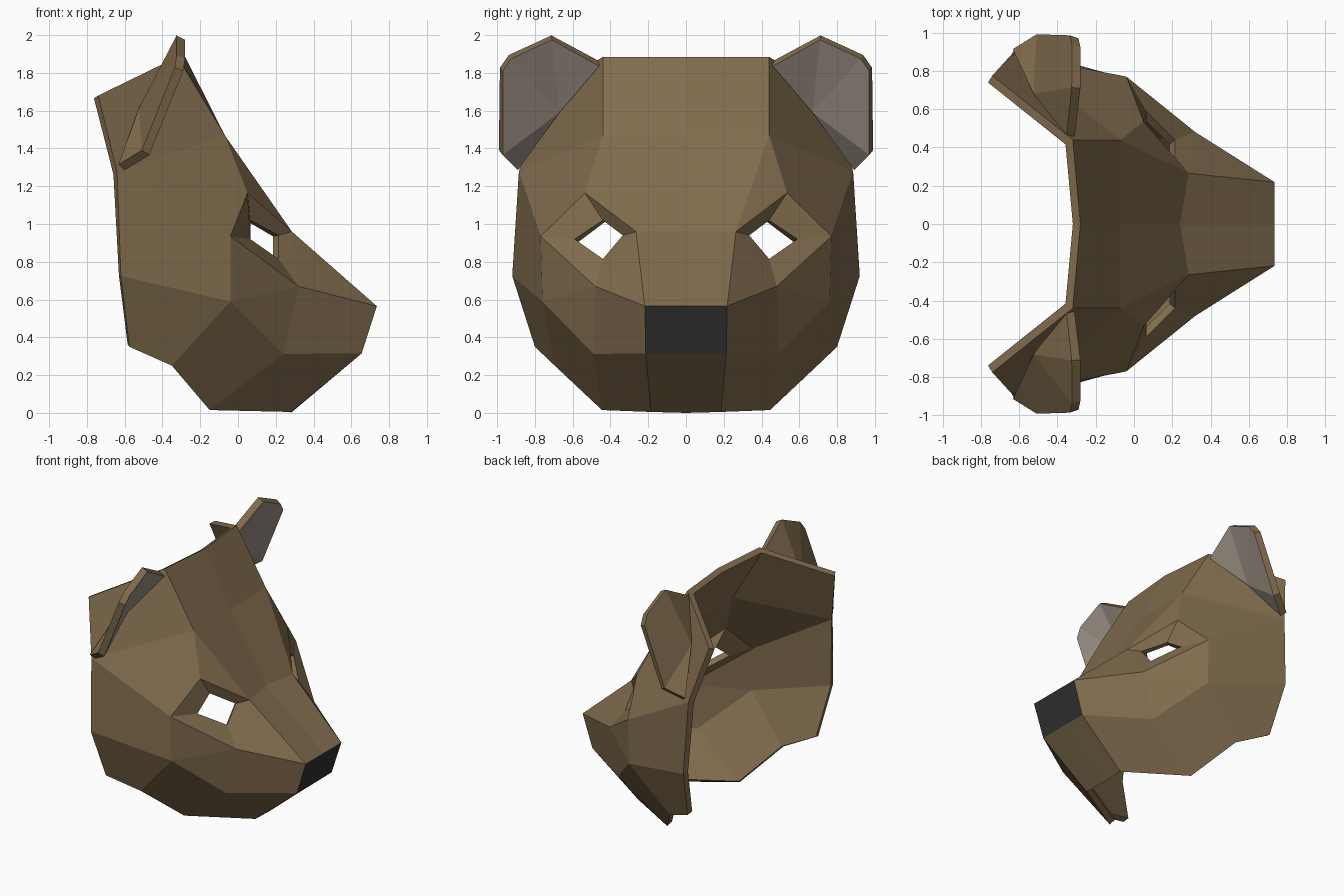
import bpy, bmesh

if "Cube" in bpy.data.objects:
    bpy.data.objects.remove(bpy.data.objects["Cube"])


def material(name, rgb):
    m = bpy.data.materials.new(name)
    m.diffuse_color = (*rgb, 1)
    m.use_nodes = True
    m.node_tree.nodes["Principled BSDF"].inputs["Base Color"].default_value = m.diffuse_color
    return m


brown = material("brown_fur", (0.22, 0.15, 0.075))
grey = material("inner_ear_grey", (0.33, 0.28, 0.235))
black = material("nose_black", (0.03, 0.03, 0.03))


def mirrored_shell(name, points, faces, mats, front, thickness, shell_mat):
    """Half surface from named points, mirrored over y and thickened inward."""
    bm = bmesh.new()
    v = {k: bm.verts.new(p) for k, p in points.items()}
    made = {}
    for f in faces:
        made[f] = bm.faces.new([v[k] for k in f.split()])
        made[f].material_index = 1 if f == front and len(faces) > 10 else 0
    bmesh.ops.recalc_face_normals(bm, faces=bm.faces)
    made[front].normal_update()
    if made[front].normal.x < 0:
        bmesh.ops.reverse_faces(bm, faces=bm.faces)
    me = bpy.data.meshes.new(name)
    bm.to_mesh(me)
    bm.free()
    for m in mats:
        me.materials.append(m)
    ob = bpy.data.objects.new(name, me)
    bpy.context.collection.objects.link(ob)
    mir = ob.modifiers.new("mirror", 'MIRROR')
    mir.use_axis = (False, True, False)
    mir.merge_threshold = 0.002
    sol = ob.modifiers.new("thickness", 'SOLIDIFY')
    sol.thickness = thickness
    sol.offset = -1
    sol.use_even_offset = True
    sol.material_offset = shell_mat
    sol.material_offset_rim = shell_mat
    return ob


# Mask head: left half, centre line first
head = {
    "top_c": (-0.28, 0, 1.885), "brow_c": (-0.07, 0, 1.47),
    "bridge_c": (0.24, 0, 0.96), "nose_c": (0.735, 0, 0.565),
    "mouth_c": (0.655, 0, 0.315), "chin_c": (0.28, 0, 0.0),
    "top": (-0.32, 0.44, 1.885), "brow": (-0.07, 0.44, 1.47),
    "bridge": (0.285, 0.265, 0.96), "nose": (0.735, 0.218, 0.565),
    "mouth": (0.655, 0.213, 0.315), "chin": (0.28, 0.185, 0.005),
    "crown": (-0.74, 0.775, 1.68), "temple": (-0.64, 0.885, 1.275),
    "side": (-0.62, 0.92, 0.725), "jaw": (-0.575, 0.80, 0.35),
    "jaw_mid": (-0.35, 0.695, 0.25), "jaw_front": (-0.15, 0.445, 0.015),
    "cheek": (-0.04, 0.76, 0.59), "muzzle": (0.24, 0.49, 0.312),
    # eye frame and opening
    "eye_top": (0.05, 0.535, 1.165), "eye_out": (-0.04, 0.77, 0.935),
    "eye_low": (0.32, 0.48, 0.67),
    "hole_top": (0.065, 0.44, 1.02), "hole_out": (0.065, 0.59, 0.92),
    "hole_low": (0.215, 0.44, 0.815), "hole_in": (0.215, 0.335, 0.94),
}
NOSE = "nose_c nose mouth mouth_c"
head_faces = [
    NOSE,
    "top_c top brow brow_c", "brow_c brow bridge bridge_c",
    "bridge_c bridge nose nose_c", "mouth_c mouth chin chin_c",
    "brow eye_top bridge", "top crown temple brow",
    "brow temple eye_out eye_top", "temple side cheek eye_out",
    "side jaw jaw_mid cheek", "cheek jaw_mid jaw_front muzzle",
    "muzzle jaw_front chin mouth", "eye_low muzzle mouth nose",
    "bridge eye_low nose", "eye_out cheek eye_low", "cheek muzzle eye_low",
    "eye_top eye_out hole_out hole_top", "eye_out eye_low hole_low hole_out",
    "eye_low bridge hole_in hole_low", "bridge eye_top hole_top hole_in",
]
mirrored_shell("bear_mask", head, head_faces, [brown, black], NOSE, 0.045, -1)

# Ears: cupped grey fan with a brown back and rim
ear = {
    "fold": (-0.48, 0.67, 1.59), "a": (-0.31, 0.46, 1.835),
    "b": (-0.28, 0.71, 1.975), "c": (-0.28, 0.925, 1.875),
    "d": (-0.29, 0.97, 1.81), "e": (-0.47, 0.97, 1.365),
    "f": (-0.60, 0.89, 1.285),
}
ear_faces = ["fold %s %s" % (p, q) for p, q in zip("abcde", "bcdef")]
mirrored_shell("ears", ear, ear_faces, [grey, brown], ear_faces[1], 0.05, 1)
